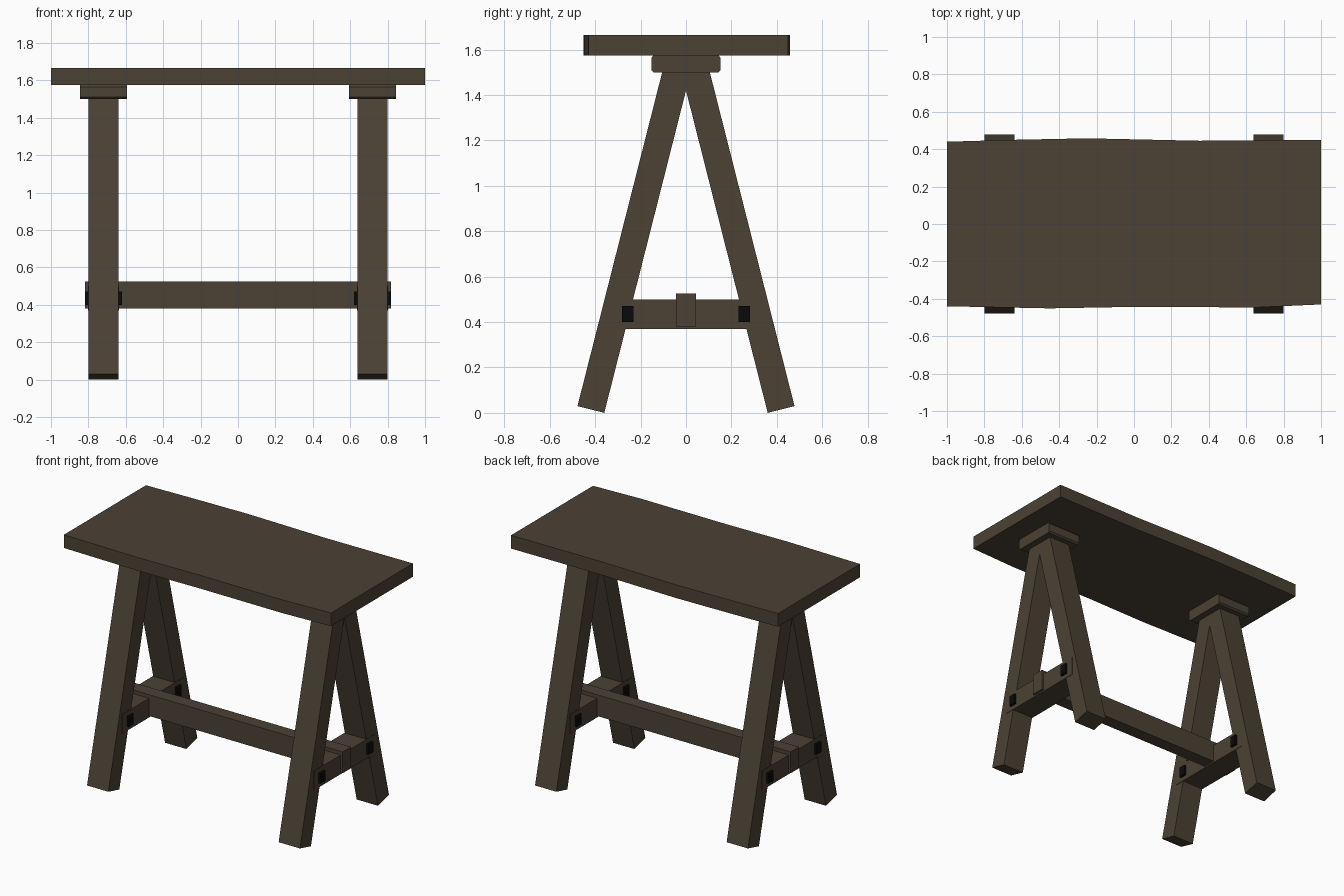
import bpy
import bmesh
from mathutils import Vector

if "Cube" in bpy.data.objects:
    bpy.data.objects.remove(bpy.data.objects["Cube"], do_unlink=True)


def make_material(name, rgb):
    mat = bpy.data.materials.new(name)
    mat.use_nodes = True
    mat.diffuse_color = (*rgb, 1)
    mat.node_tree.nodes["Principled BSDF"].inputs["Base Color"].default_value = (*rgb, 1)
    return mat


wood = make_material("dark brown wood", (0.072, 0.054, 0.035))
black = make_material("black peg", (0.003, 0.003, 0.004))


def prism(name, points, direction, mat):
    """Extrude a flat outline along a direction into a solid."""
    bm = bmesh.new()
    face = bm.faces.new([bm.verts.new(p) for p in points])
    out = bmesh.ops.extrude_face_region(bm, geom=[face])
    moved = [g for g in out["geom"] if isinstance(g, bmesh.types.BMVert)]
    bmesh.ops.translate(bm, verts=moved, vec=Vector(direction))
    bmesh.ops.recalc_face_normals(bm, faces=bm.faces)
    mesh = bpy.data.meshes.new(name)
    bm.to_mesh(mesh)
    bm.free()
    mesh.materials.append(mat)
    obj = bpy.data.objects.new(name, mesh)
    bpy.context.collection.objects.link(obj)
    return obj


def side_prism(name, profile, x, half, mat=wood):
    """Extrude a (y, z) profile evenly either side of x."""
    return prism(name, [(x - half, y, z) for y, z in profile], (2 * half, 0, 0), mat)


def rect(y0, y1, z0, z1):
    return [(y0, z0), (y1, z0), (y1, z1), (y0, z1)]


# Tabletop with slightly wavy long edges
front_edge = [(-1, -0.44), (-0.45, -0.451), (0, -0.443), (0.65, -0.446), (1, -0.43)]
back_edge = [(1, 0.45), (0.35, 0.445), (-0.25, 0.458), (-0.65, 0.45), (-1, 0.44)]
prism("tabletop", [(x, y, 1.575) for x, y in front_edge + back_edge], (0, 0, 0.09), wood)

# Splayed leg, mitred against its partner at the centre
leg = [(0.36, 0), (0.478, 0.03), (0.1, 1.52), (0, 1.52), (0, 1.42)]

# Cap block with eased edges
c = 0.01
cap = [(-0.152 + c, 1.5), (0.152 - c, 1.5), (0.152, 1.5 + c), (0.152, 1.575 - c),
       (0.152 - c, 1.576), (c - 0.152, 1.576), (-0.152, 1.575 - c), (-0.152, 1.5 + c)]

# Two trestles
for side, x in (("right", -0.72), ("left", 0.72)):
    side_prism(f"{side}_cap_block", cap, x, 0.126)
    side_prism(f"{side}_cross_rail", rect(-0.33, 0.33, 0.37, 0.5), x, 0.083)
    for end, s in (("front", -1), ("back", 1)):
        side_prism(f"{side}_{end}_leg", [(s * y, z) for y, z in leg], x, 0.08)
        side_prism(f"{side}_{end}_peg", rect(s * 0.257 - 0.025, s * 0.257 + 0.025, 0.4, 0.47),
                   x, 0.099, black)

# Long stretcher through both cross rails
side_prism("stretcher", rect(-0.045, 0.045, 0.38, 0.525), 0, 0.818)
